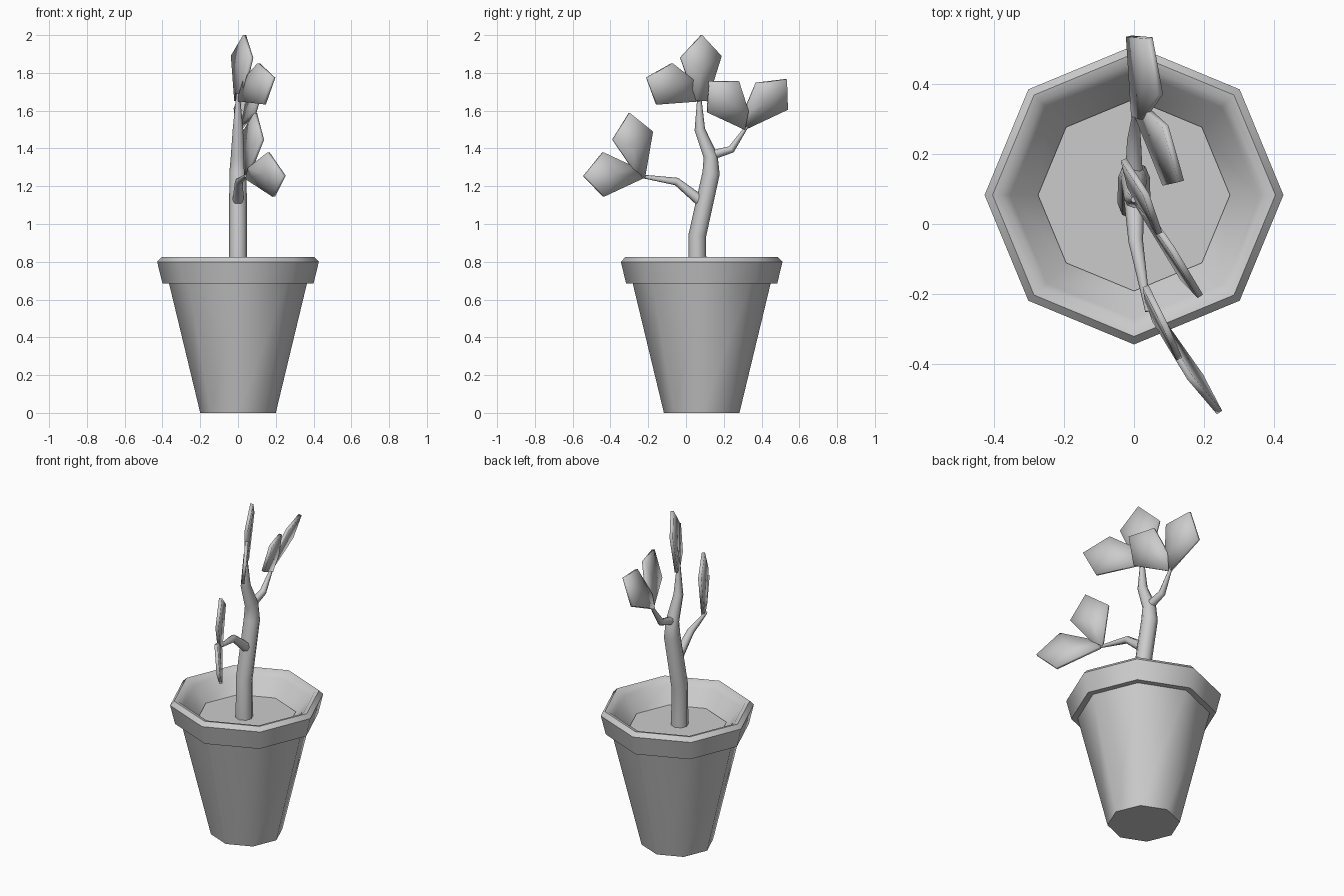
import bpy, bmesh, math
from mathutils import Vector

if "Cube" in bpy.data.objects:
    bpy.data.objects.remove(bpy.data.objects["Cube"])

CY = 0.083   # pot centre in y


def add_mesh(name, verts, faces, angle=50):
    me = bpy.data.meshes.new(name)
    me.from_pydata(verts, [], faces)
    bm = bmesh.new()
    bm.from_mesh(me)
    bmesh.ops.recalc_face_normals(bm, faces=bm.faces)
    bm.to_mesh(me)
    bm.free()
    ob = bpy.data.objects.new(name, me)
    bpy.context.collection.objects.link(ob)
    bpy.ops.object.select_all(action='DESELECT')
    ob.select_set(True)
    bpy.context.view_layer.objects.active = ob
    bpy.ops.object.shade_smooth_by_angle(angle=math.radians(angle))
    return ob


def lathe(name, profile, n=8):
    """Revolve (radius, z) points into an n-sided solid, capping both ends."""
    verts = [(r * math.cos(2 * math.pi * k / n), CY + r * math.sin(2 * math.pi * k / n), z)
             for r, z in profile for k in range(n)]
    faces = [(i * n + k, i * n + (k + 1) % n, (i + 1) * n + (k + 1) % n, (i + 1) * n + k)
             for i in range(len(profile) - 1) for k in range(n)]
    last = (len(profile) - 1) * n
    faces += [tuple(range(n)), tuple(range(last, last + n))]
    return add_mesh(name, verts, faces)


def limb(name, points):
    """Tapered tube through (x, y, z, radius) points."""
    n = 8
    verts = []
    pts = [Vector(p[:3]) for p in points]
    for i, p in enumerate(pts):
        d = (pts[min(i + 1, len(pts) - 1)] - pts[max(i - 1, 0)]).normalized()
        u = Vector((1, 0, 0))
        u = (u - d * u.dot(d)).normalized()
        v = d.cross(u)
        for k in range(n):
            a = 2 * math.pi * k / n
            verts.append(p + points[i][3] * (u * math.cos(a) + v * math.sin(a)))
    faces = [(i * n + k, i * n + (k + 1) % n, (i + 1) * n + (k + 1) % n, (i + 1) * n + k)
             for i in range(len(pts) - 1) for k in range(n)]
    last = (len(pts) - 1) * n
    faces += [tuple(range(n)), tuple(range(last, last + n))]
    return add_mesh(name, verts, faces)


def leaf(name, outline):
    """Thin five-sided leaf: base, shoulder, tip, shoulder, base."""
    c = sum((Vector(p) for p in outline), Vector()) / 5
    ob = add_mesh(name, outline + [tuple(c)], [(i, (i + 1) % 5, 5) for i in range(5)])
    mod = ob.modifiers.new("thickness", 'SOLIDIFY')
    mod.thickness = 0.018
    mod.offset = 0
    return ob


# Pot with overhanging rim, and the soil inside
lathe("pot", [(0.2, 0), (0.365, 0.685), (0.4, 0.685), (0.428, 0.8), (0.405, 0.824),
              (0.38, 0.818), (0.355, 0.79), (0.27, 0.69)])
lathe("soil", [(0.27, 0.69), (0.275, 0.705)])

# Trunk and branches
limb("trunk", [(0, 0.06, 0.69, 0.048), (0, 0.06, 0.94, 0.047), (0, 0.133, 1.27, 0.046),
               (0, 0.13, 1.36, 0.038), (0, 0.073, 1.5, 0.028), (0, 0.07, 1.69, 0.009)])
limb("lower_branch", [(0, 0.08, 1.12, 0.03), (0.005, -0.05, 1.225, 0.021),
                      (0.04, -0.25, 1.255, 0.008)])
limb("upper_branch", [(0, 0.12, 1.36, 0.026), (0, 0.24, 1.395, 0.02),
                      (0.005, 0.325, 1.52, 0.008)])

# Leaves, two per stem tip
leaves = {
    "lower_leaf_outer": [(0.045, -0.23, 1.24), (0.19, -0.435, 1.145), (0.245, -0.54, 1.255),
                         (0.16, -0.44, 1.378), (0.06, -0.275, 1.3)],
    "lower_leaf_inner": [(0.04, -0.22, 1.245), (0.033, -0.178, 1.49), (0.093, -0.3, 1.587),
                         (0.13, -0.387, 1.447), (0.07, -0.285, 1.295)],
    "top_leaf_upright": [(-0.012, 0.11, 1.65), (-0.03, 0.185, 1.89), (0.035, 0.083, 2.0),
                         (0.073, -0.028, 1.88), (0.02, 0.05, 1.655)],
    "top_leaf_side": [(0, 0.075, 1.65), (0.14, -0.155, 1.633), (0.19, -0.207, 1.775),
                      (0.11, -0.073, 1.85), (0.035, 0.035, 1.765)],
    "upper_leaf_inner": [(0.01, 0.31, 1.5), (0.09, 0.112, 1.592), (0.135, 0.122, 1.755),
                         (0.09, 0.28, 1.755), (0.035, 0.33, 1.6)],
    "upper_leaf_outer": [(0, 0.31, 1.5), (-0.015, 0.538, 1.608), (0.045, 0.533, 1.765),
                         (0.075, 0.37, 1.745), (0.025, 0.3, 1.58)],
}
for name, outline in leaves.items():
    leaf(name, outline)
